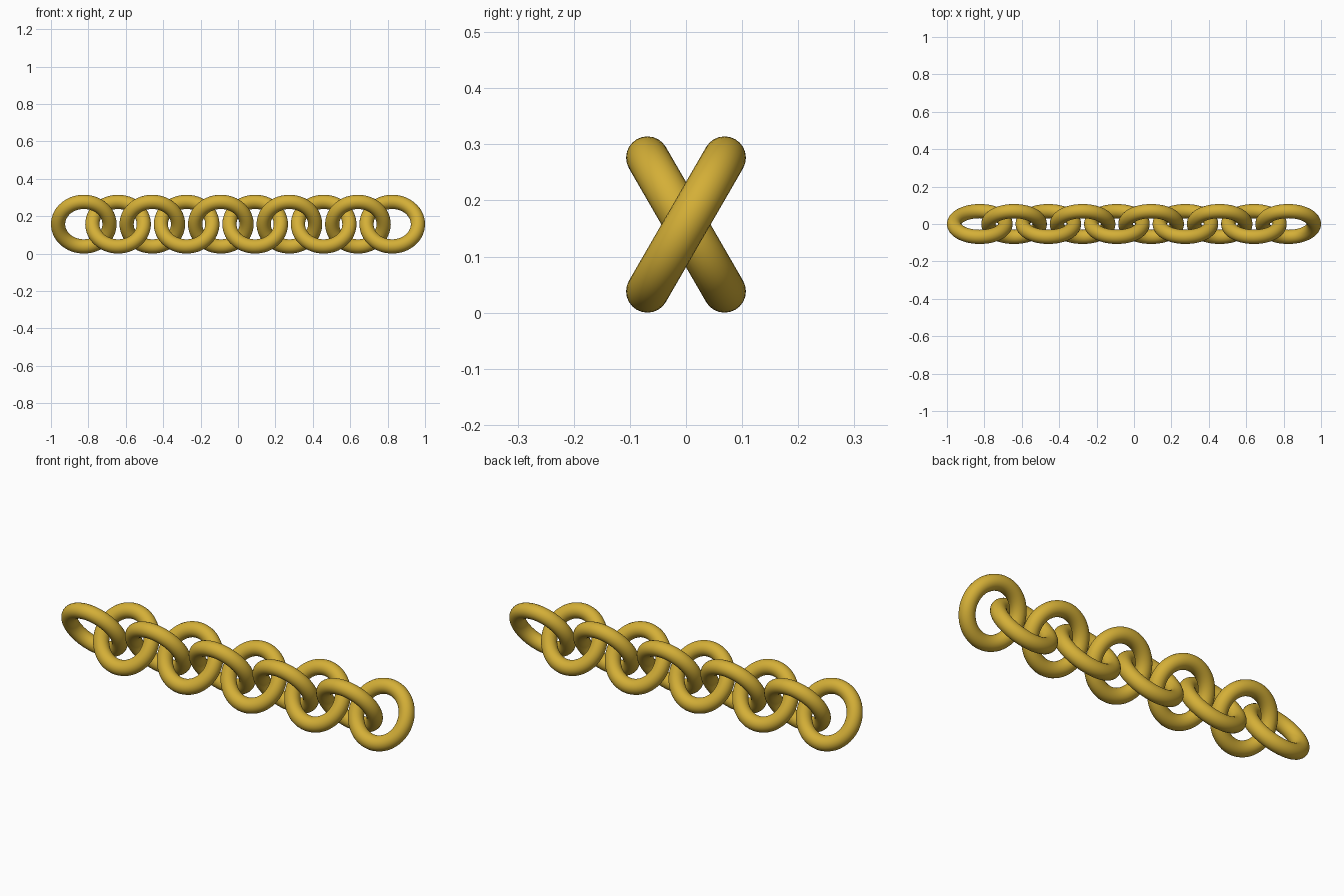
import bpy
import math

if "Cube" in bpy.data.objects:
    bpy.data.objects.remove(bpy.data.objects["Cube"])

LINKS = 10
RING = 0.1375      # centre line radius of a link
TUBE = 0.038       # thickness radius of a link
TILT = math.radians(30)
SPAN = 1.0 - RING - TUBE
HEIGHT = RING * math.cos(TILT) + TUBE

gold = bpy.data.materials.new("gold")
gold.diffuse_color = (0.659, 0.429, 0.038, 1)
gold.use_nodes = True
gold.node_tree.nodes["Principled BSDF"].inputs["Base Color"].default_value = gold.diffuse_color

# Interlocking round links, leaning alternately backward and forward
for i in range(LINKS):
    x = -SPAN + 2 * SPAN * i / (LINKS - 1)
    lean = TILT if i % 2 == 0 else -TILT
    bpy.ops.mesh.primitive_torus_add(
        major_radius=RING, minor_radius=TUBE,
        major_segments=64, minor_segments=24,
        location=(x, 0, HEIGHT), rotation=(math.pi / 2 + lean, 0, 0))
    link = bpy.context.object
    link.name = f"chain_link_{i + 1}"
    link.data.materials.append(gold)
    bpy.ops.object.shade_smooth()
